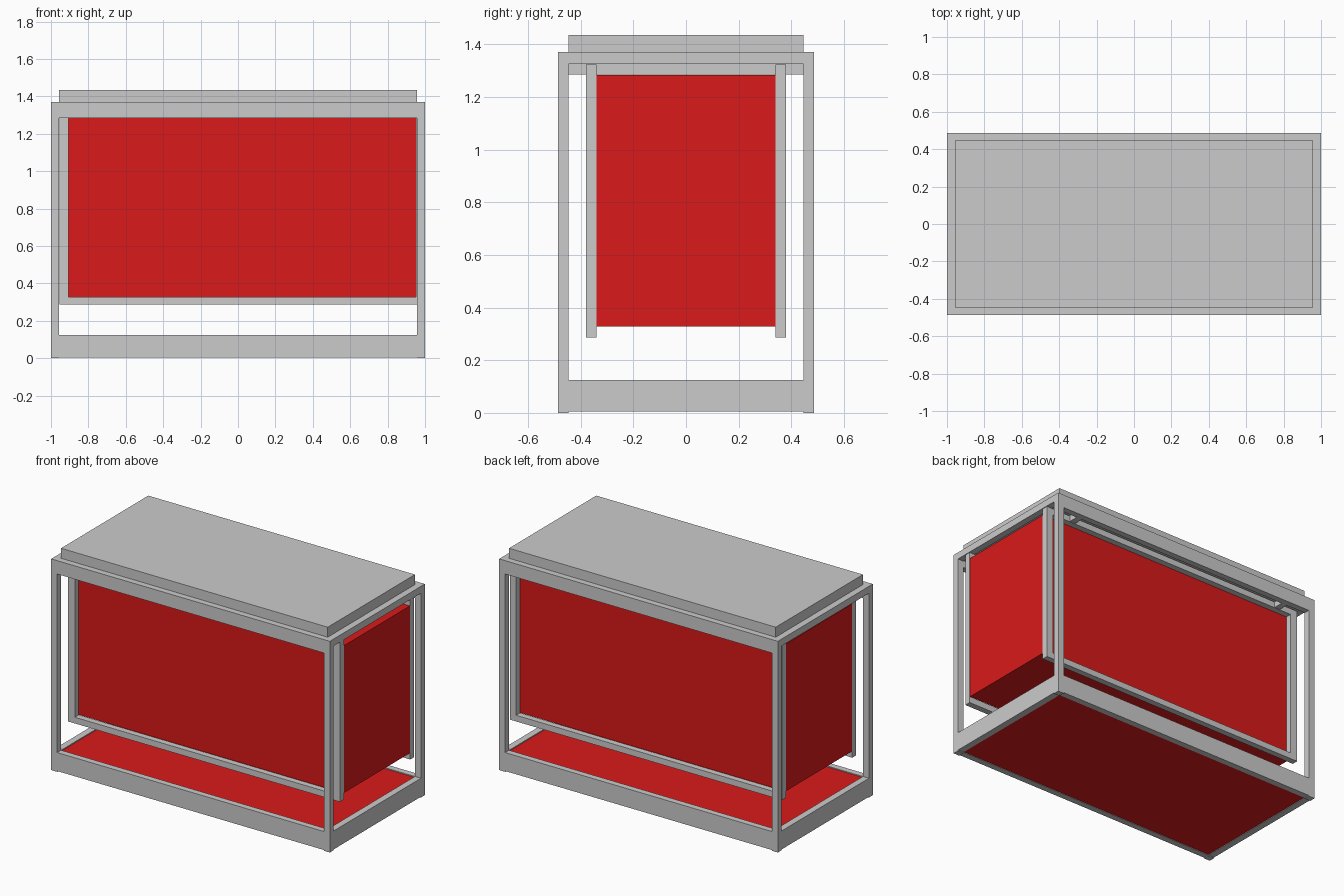
import bpy

if "Cube" in bpy.data.objects:
    bpy.data.objects.remove(bpy.data.objects["Cube"])

RED = bpy.data.materials.new("red_panel")
RED.diffuse_color = (0.7, 0.01, 0.01, 1)
RED.use_nodes = True
RED.node_tree.nodes["Principled BSDF"].inputs["Base Color"].default_value = RED.diffuse_color


def box(name, x, y, z, mat=None):
    """Axis-aligned box from (min, max) ranges."""
    bpy.ops.mesh.primitive_cube_add(
        size=1, location=[(a + b) / 2 for a, b in (x, y, z)])
    ob = bpy.context.object
    ob.name = name
    ob.scale = [b - a for a, b in (x, y, z)]
    bpy.ops.object.transform_apply(location=False, rotation=False, scale=True)
    if mat:
        ob.data.materials.append(mat)
    return ob


def span(side, inner, outer):
    """Range between inner and outer distance on one side of the centre."""
    return tuple(sorted((side * inner, side * outer)))


X, Y = 1.0, 0.487        # outer half sizes
XI, YI = 0.957, 0.447    # inside faces of the posts
TOP = 1.37               # top of the outer frame

# Corner posts
for sx in (-1, 1):
    for sy in (-1, 1):
        box("corner_post", span(sx, XI, X), span(sy, YI, Y), (0, TOP))

# Long rails, front and back
for s in (-1, 1):
    box("long_top_rail", (-XI, XI), span(s, YI, Y), (1.283, TOP))
    box("long_base_rail", (-XI, XI), span(s, YI, Y), (0.005, 0.125))

# Short rails, left and right
for s in (-1, 1):
    box("short_top_rail", span(s, XI, X), (-YI, YI), (1.325, TOP))
    box("short_base_rail", span(s, XI, X), (-YI, YI), (0.005, 0.125))

# Top slab and the crossbars under it
box("top_slab", (-XI, XI), (-YI, YI), (1.33, 1.435))
for s in (-1, 1):
    box("crossbar", span(s, 0.78, 0.82), (-YI, YI), (1.285, 1.325))

# Base floor panel
box("floor_panel", (-0.955, 0.955), (-0.445, 0.445), (0.007, 0.12), RED)

# Inner hanging frames, front and back (shifted to the right)
L, R, B, T = -0.955, 0.998, 0.287, 1.323
for s in (-1, 1):
    y = span(s, 0.34, 0.38)
    box("inner_frame_left", (L, L + 0.05), y, (B, T))
    box("inner_frame_right", (R - 0.045, R), y, (B, T))
    box("inner_frame_bottom", (L + 0.05, R - 0.045), y, (B, B + 0.04))
    box("inner_frame_top", (L + 0.05, R - 0.045), y, (T - 0.04, T))

# Red cabinet body between the inner frames
box("cabinet_body", (L + 0.002, R - 0.002), (-0.34, 0.34), (0.328, 1.283), RED)
